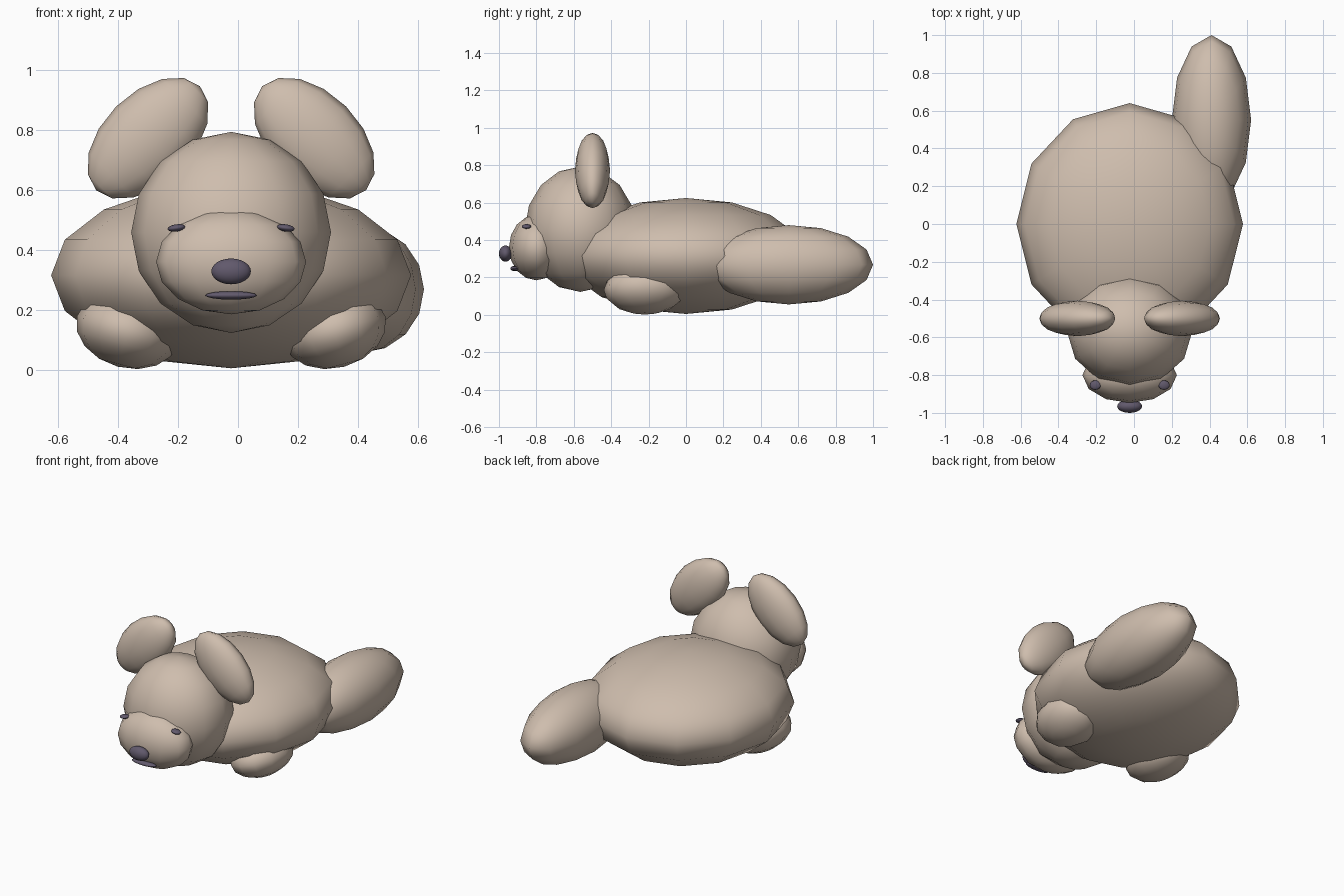
import bpy
import math

if "Cube" in bpy.data.objects:
    bpy.data.objects.remove(bpy.data.objects["Cube"])


def make_material(name, color):
    mat = bpy.data.materials.new(name)
    mat.diffuse_color = (*color, 1.0)
    mat.use_nodes = True
    mat.node_tree.nodes["Principled BSDF"].inputs["Base Color"].default_value = mat.diffuse_color
    return mat


FUR = make_material("tan_fur", (0.62, 0.51, 0.42))
DARK = make_material("dark_purple_grey", (0.12, 0.10, 0.15))
MID = -0.023  # symmetry plane of the body and face


def ellipsoid(name, center, radii, mat=FUR, tilt=0.0, segments=12, rings=8):
    """Smooth low-poly ellipsoid, tilted about the front-back axis (degrees)."""
    bpy.ops.mesh.primitive_uv_sphere_add(segments=segments, ring_count=rings, radius=1, location=center)
    ob = bpy.context.object
    ob.name = name
    ob.scale = radii
    ob.rotation_euler = (0, math.radians(tilt), 0)
    ob.data.materials.append(mat)
    bpy.ops.object.shade_smooth()
    return ob


# Torso, head and muzzle
ellipsoid("body", (MID, 0.0, 0.315), (0.60, 0.64, 0.31))
ellipsoid("head", (MID, -0.565, 0.458), (0.333, 0.297, 0.335))
ellipsoid("muzzle", (MID, -0.80, 0.36), (0.25, 0.147, 0.175))

# Tail, set to one side
ellipsoid("tail", (0.41, 0.55, 0.268), (0.21, 0.45, 0.212))

# Paired parts
for side, s in (("left", -1), ("right", 1)):
    ellipsoid(f"{side}_ear", (MID + s * 0.277, -0.50, 0.772), (0.15, 0.094, 0.245), tilt=-s * 45)
    ellipsoid(f"{side}_paw", (MID + s * 0.345, -0.22, 0.133), (0.175, 0.22, 0.127), tilt=-s * 15)
    ellipsoid(f"{side}_eye", (MID + s * 0.182, -0.853, 0.473), (0.03, 0.025, 0.012),
              DARK, tilt=s * 8, segments=16)

# Nose and mouth
ellipsoid("nose", (MID, -0.965, 0.328), (0.066, 0.035, 0.043), DARK, segments=20, rings=12)
ellipsoid("mouth", (MID, -0.915, 0.248), (0.086, 0.025, 0.014), DARK, segments=16)
